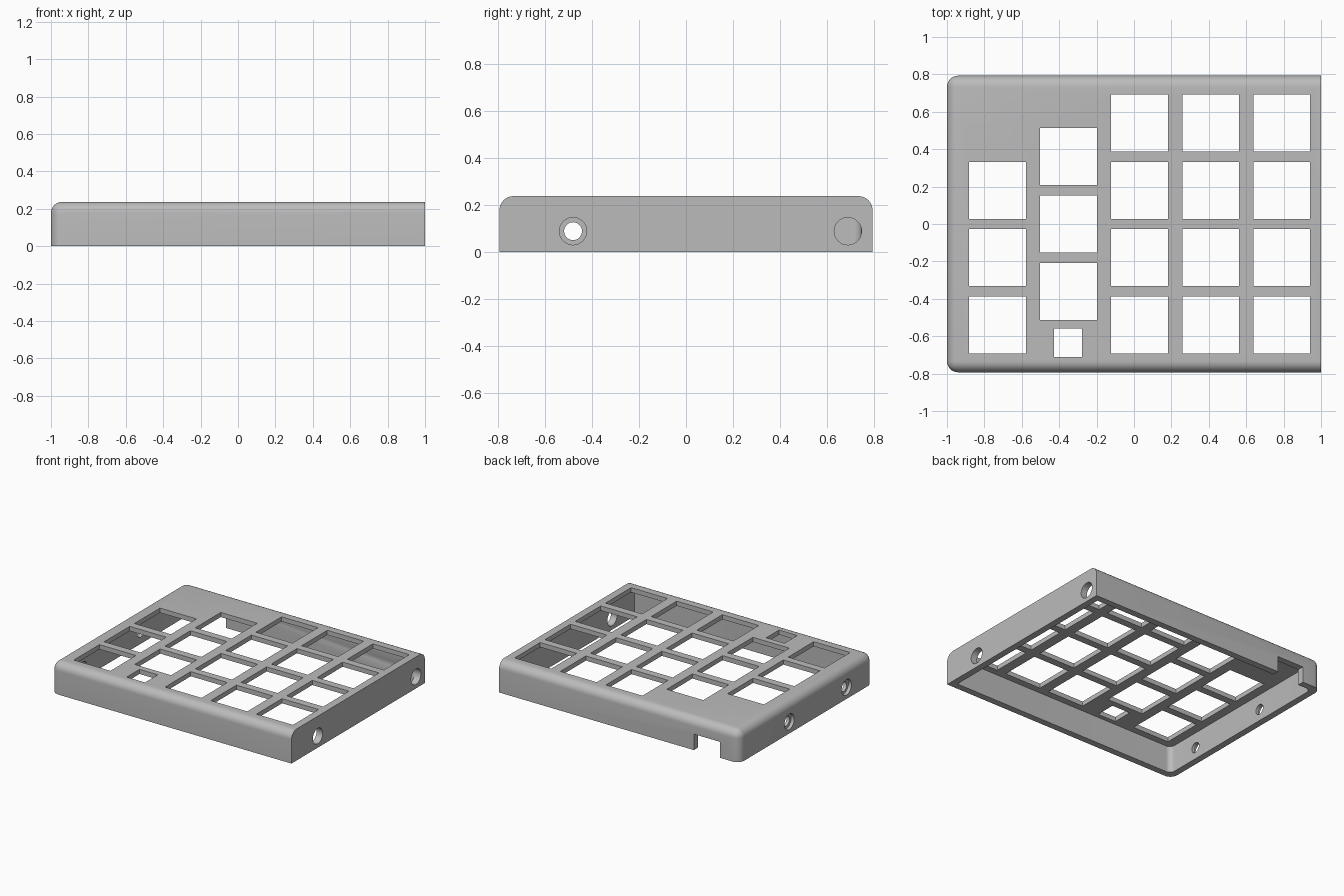
import bpy, bmesh, math
from mathutils import Matrix, Vector

if "Cube" in bpy.data.objects:
    bpy.data.objects.remove(bpy.data.objects["Cube"])

HX, HY, H = 1.0, 0.793, 0.237      # half width, half depth, height
WALL, PLATE, R = 0.05, 0.035, 0.06

grey = bpy.data.materials.new("case_grey")
grey.diffuse_color = (0.5, 0.5, 0.5, 1)
grey.use_nodes = True
grey.node_tree.nodes["Principled BSDF"].inputs["Base Color"].default_value = grey.diffuse_color


def make_object(name, bm):
    bmesh.ops.recalc_face_normals(bm, faces=bm.faces)
    mesh = bpy.data.meshes.new(name)
    bm.to_mesh(mesh)
    bm.free()
    mesh.materials.append(grey)
    ob = bpy.data.objects.new(name, mesh)
    bpy.context.collection.objects.link(ob)
    return ob


def add_box(bm, lo, hi):
    lo, hi = Vector(lo), Vector(hi)
    m = Matrix.Translation((lo + hi) / 2) @ Matrix.Diagonal((*(hi - lo), 1))
    bmesh.ops.create_cube(bm, size=1, matrix=m)


def add_bore(bm, x, y, radius, depth):
    m = Matrix.Translation((x, y, 0.088)) @ Matrix.Rotation(math.pi / 2, 4, 'Y')
    bmesh.ops.create_cone(bm, cap_ends=True, segments=40, radius1=radius,
                          radius2=radius, depth=depth, matrix=m)


def round_edges(bm, radius, top):
    """Round the left upright edges, and optionally all top edges but the right."""
    left = min(v.co.x for v in bm.verts)
    high = max(v.co.z for v in bm.verts)
    picked = []
    for e in bm.edges:
        a, b = e.verts[0].co, e.verts[1].co
        on_left = max(a.x, b.x) < left + 1e-4
        upright = abs(a.z - b.z) > 1e-4
        on_top = min(a.z, b.z) > high - 1e-4
        on_right = min(a.x, b.x) > left + 1e-4
        if (upright and on_left) or (top and on_top and not on_right):
            picked.append(e)
    bmesh.ops.bevel(bm, geom=picked, offset=radius, segments=8, profile=0.5,
                    affect='EDGES')


# outer body with rounded top and left corners
bm = bmesh.new()
add_box(bm, (-HX, -HY, 0), (HX, HY, H))
round_edges(bm, R, True)
case = make_object("keypad_case", bm)

cutters = []

# hollow inside, open below
bm = bmesh.new()
add_box(bm, (-HX + WALL, -HY + WALL, -0.1), (HX - WALL, HY - WALL, H - PLATE))
round_edges(bm, 0.04, False)
cutters.append(make_object("cavity_cutter", bm))

# key openings, column by column, and the small opening
bm = bmesh.new()
columns = {0.79: (0.54, 0.18, -0.18, -0.54), 0.41: (0.54, 0.18, -0.18, -0.54),
           0.03: (0.54, 0.18, -0.18, -0.54), -0.35: (0.36, 0, -0.36),
           -0.73: (0.18, -0.18, -0.54)}
keys = [(x, y, 0.152) for x, ys in columns.items() for y in ys]
for x, y, s in keys + [(-0.353, -0.634, 0.076)]:
    add_box(bm, (x - s, y - s, 0.15), (x + s, y + s, 0.4))
cutters.append(make_object("key_cutter", bm))

# cable notch in the back wall
bm = bmesh.new()
add_box(bm, (-0.84, HY - 0.08, -0.1), (-0.62, HY + 0.1, 0.12))
cutters.append(make_object("notch_cutter", bm))

# wide holes in the right wall, counterbores in the left wall
bm = bmesh.new()
for y in (-0.48, 0.688):
    add_bore(bm, HX, y, 0.058, 0.16)
for y in (-0.48, 0.2):
    add_bore(bm, -HX, y, 0.058, 0.05)
cutters.append(make_object("wide_hole_cutter", bm))

# narrow screw holes through the left wall
bm = bmesh.new()
for y in (-0.48, 0.2):
    add_bore(bm, -HX, y, 0.038, 0.2)
cutters.append(make_object("screw_hole_cutter", bm))

# cut everything, then remove the cutters
bpy.context.view_layer.objects.active = case
case.select_set(True)
for c in cutters:
    c.hide_render = True
    mod = case.modifiers.new(c.name, 'BOOLEAN')
    mod.operation, mod.solver, mod.object = 'DIFFERENCE', 'EXACT', c
    bpy.ops.object.modifier_apply(modifier=mod.name)
    bpy.data.objects.remove(c)
bpy.ops.object.shade_smooth_by_angle(angle=math.radians(30))
